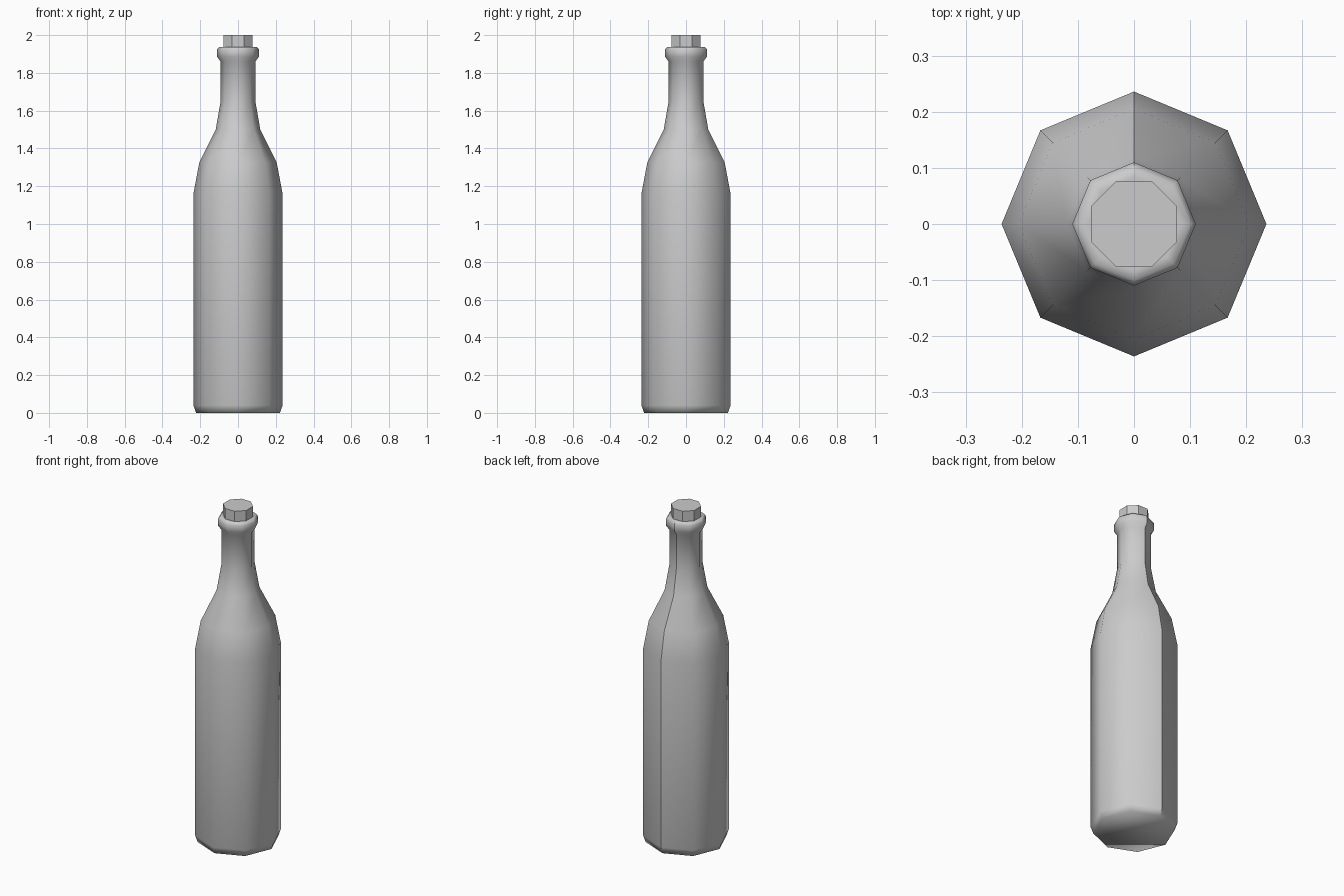
import bpy
import math

cube = bpy.data.objects.get("Cube")
if cube:
    bpy.data.objects.remove(cube, do_unlink=True)

SIDES = 8

grey = bpy.data.materials.new("light grey")
grey.use_nodes = True
colour = (0.6, 0.6, 0.6, 1)
grey.diffuse_color = colour
grey.node_tree.nodes["Principled BSDF"].inputs["Base Color"].default_value = colour


def lathe(name, profile, turn, smooth):
    """Turn a (radius, height) profile into a closed eight-sided solid."""
    verts = []
    for r, z in profile:
        for i in range(SIDES):
            a = turn + math.tau * i / SIDES
            verts.append((r * math.cos(a), r * math.sin(a), z))
    faces = [tuple(reversed(range(SIDES)))]
    for k in range(len(profile) - 1):
        for i in range(SIDES):
            j = (i + 1) % SIDES
            low, high = k * SIDES, (k + 1) * SIDES
            faces.append((low + i, low + j, high + j, high + i))
    faces.append(tuple(range(len(verts) - SIDES, len(verts))))
    mesh = bpy.data.meshes.new(name)
    mesh.from_pydata(verts, [], faces)
    mesh.materials.append(grey)
    for p in mesh.polygons:
        p.use_smooth = smooth
    obj = bpy.data.objects.new(name, mesh)
    bpy.context.collection.objects.link(obj)
    return obj


# Bottle: base bevel, body, shoulder, neck and rolled lip
bottle = lathe("bottle", [
    (0.222, 0), (0.236, 0.04), (0.236, 1.16), (0.205, 1.325),
    (0.118, 1.5), (0.092, 1.65), (0.092, 1.86), (0.11, 1.885),
    (0.11, 1.925), (0.1, 1.938), (0.083, 1.938),
], 0, True)

# Moulding seam up the back of the bottle
for e in bottle.data.edges:
    a, b = (bottle.data.vertices[v].co for v in e.vertices)
    if abs(a.x) + abs(b.x) < 0.001 and a.y > 0 and b.y > 0:
        e.use_edge_sharp = True

# Cork, pushed into the neck
lathe("cork", [(0.083, 1.88), (0.083, 2)], math.pi / SIDES, False)
